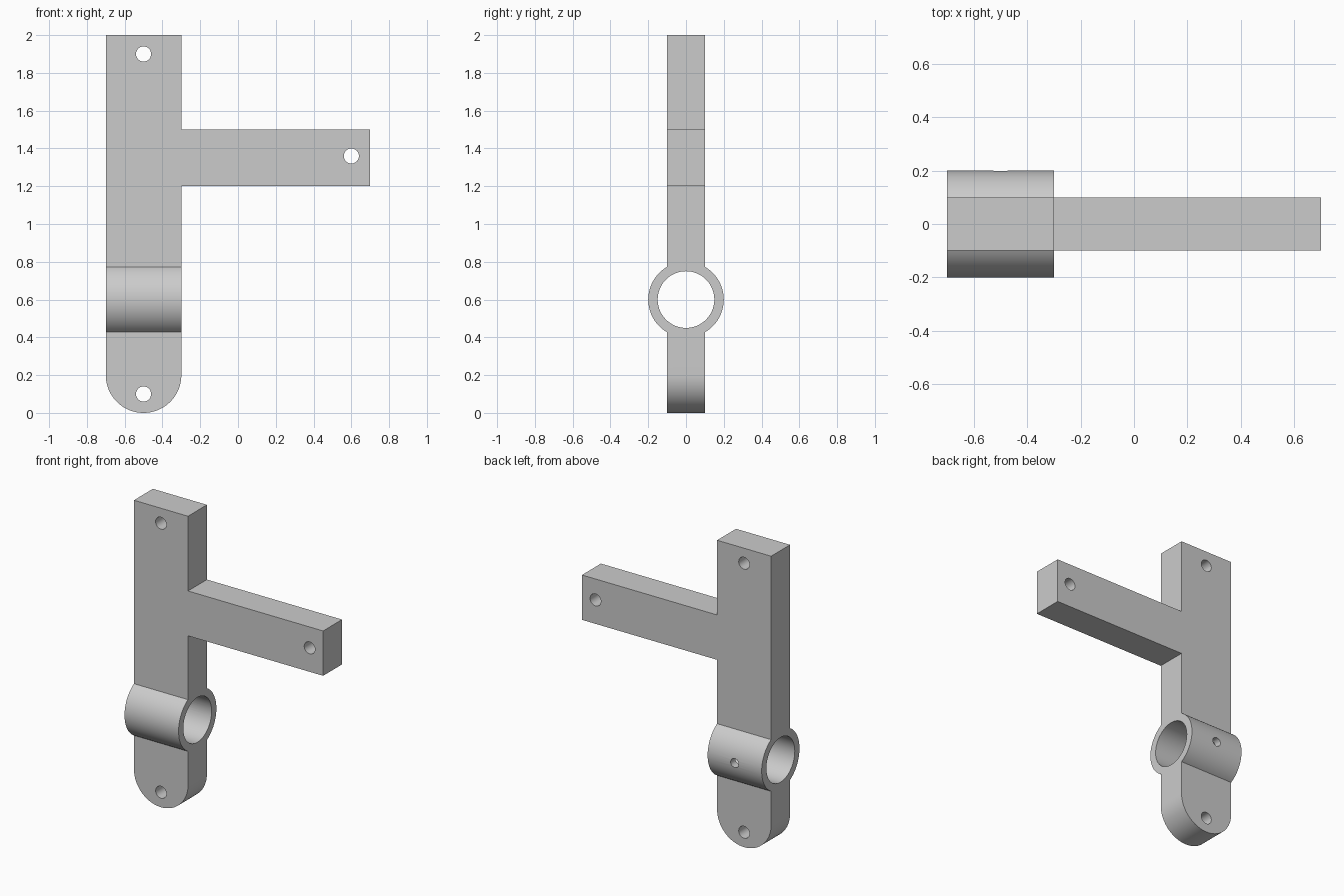
import bpy
import bmesh
from math import cos, sin, pi, radians

if "Cube" in bpy.data.objects:
    bpy.data.objects.remove(bpy.data.objects["Cube"], do_unlink=True)

grey = bpy.data.materials.new("light grey")
grey.use_nodes = True
grey.diffuse_color = (0.6, 0.6, 0.6, 1)
grey.node_tree.nodes["Principled BSDF"].inputs["Base Color"].default_value = (0.6, 0.6, 0.6, 1)

LEFT, RIGHT, MID = -0.7, -0.3, -0.5   # post sides and centre line
HALF = 0.1                            # half the plate thickness
BORE_Z = 0.6


def arc(cx, cz, r, start=0.0, sweep=2 * pi, steps=64, closed=True):
    count = steps if closed else steps + 1
    return [(cx + r * cos(start + sweep * i / steps),
             cz + r * sin(start + sweep * i / steps)) for i in range(count)]


def prism(name, outline, axis, low, high):
    """Extrude a closed 2D outline along x or y."""
    def place(p, d):
        return (d, p[0], p[1]) if axis == "x" else (p[0], d, p[1])
    bm = bmesh.new()
    a = [bm.verts.new(place(p, low)) for p in outline]
    b = [bm.verts.new(place(p, high)) for p in outline]
    bm.faces.new(a)
    bm.faces.new(b)
    for i in range(len(a)):
        j = (i + 1) % len(a)
        bm.faces.new((a[i], a[j], b[j], b[i]))
    bmesh.ops.recalc_face_normals(bm, faces=bm.faces)
    mesh = bpy.data.meshes.new(name)
    bm.to_mesh(mesh)
    bm.free()
    mesh.materials.append(grey)
    obj = bpy.data.objects.new(name, mesh)
    bpy.context.scene.collection.objects.link(obj)
    return obj


def combine(body, tool, operation):
    """Apply a boolean and remove the tool."""
    bpy.context.view_layer.objects.active = body
    mod = body.modifiers.new(operation, "BOOLEAN")
    mod.operation = operation
    mod.solver = "EXACT"
    mod.object = tool
    bpy.ops.object.modifier_apply(modifier=mod.name)
    bpy.data.objects.remove(tool, do_unlink=True)


# Post with rounded foot and side arm
outline = arc(MID, 0.2, 0.2, pi, pi, 48, closed=False)
outline += [(RIGHT, 1.2), (0.7, 1.2), (0.7, 1.5), (RIGHT, 1.5), (RIGHT, 2.0), (LEFT, 2.0)]
# Exact side positions at both ends of the foot
outline[0], outline[48] = (LEFT, 0.2), (RIGHT, 0.2)
bracket = prism("bracket", outline, "y", -HALF, HALF)

# Collar and its bore
combine(bracket, prism("collar", arc(0, BORE_Z, 0.2), "x", LEFT, RIGHT), "UNION")
combine(bracket, prism("bore", arc(0, BORE_Z, 0.15), "x", LEFT - 0.1, RIGHT + 0.1), "DIFFERENCE")

# Bolt holes
for x, z in ((MID, 0.1), (MID, 1.9), (0.6, 1.36)):
    hole = prism("bolt_hole", arc(x, z, 0.04, steps=32), "y", -0.3, 0.3)
    combine(bracket, hole, "DIFFERENCE")

# Set screw hole in the back of the collar
combine(bracket, prism("screw_hole", arc(MID, BORE_Z, 0.03, steps=32), "y", 0.05, 0.3), "DIFFERENCE")

# Smooth curved faces, sharp edges
bpy.ops.object.select_all(action="DESELECT")
bracket.select_set(True)
bpy.context.view_layer.objects.active = bracket
bpy.ops.object.shade_smooth_by_angle(angle=radians(30))
